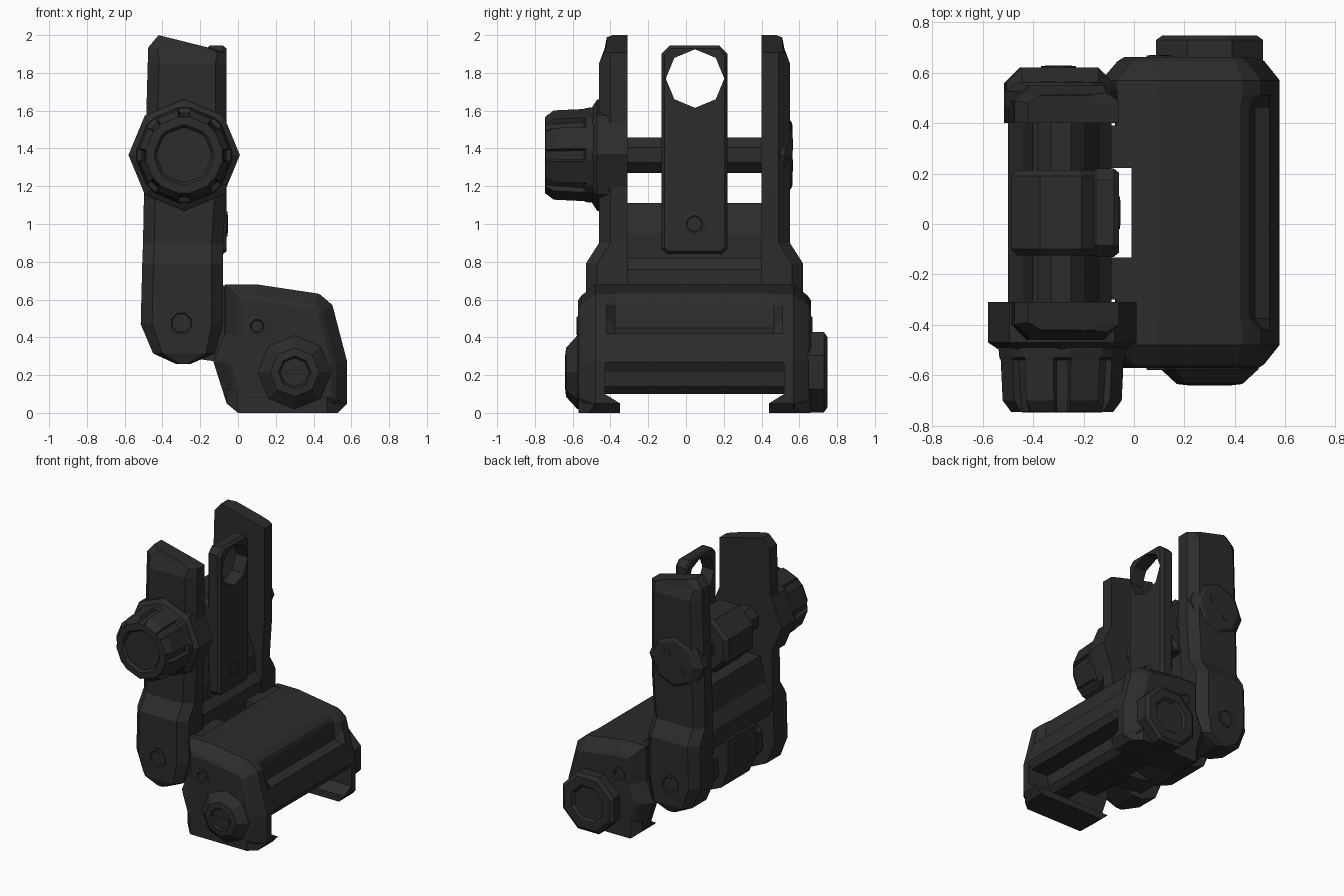
import bpy, bmesh, math
from mathutils import Vector

if "Cube" in bpy.data.objects:
    bpy.data.objects.remove(bpy.data.objects["Cube"])

CY = 0.045          # mid plane between the two arms
mat = bpy.data.materials.new("matte_black")
mat.diffuse_color = (0.025, 0.025, 0.025, 1)
mat.use_nodes = True
mat.node_tree.nodes["Principled BSDF"].inputs["Base Color"].default_value = mat.diffuse_color
dark = bpy.data.materials.new("darker_black")
dark.diffuse_color = (0.022, 0.022, 0.022, 1)
dark.use_nodes = True
dark.node_tree.nodes["Principled BSDF"].inputs["Base Color"].default_value = dark.diffuse_color


def loft(name, rings, material=mat):
    """Skin a stack of equal-length rings and close both ends."""
    bm = bmesh.new()
    vr = [[bm.verts.new(p) for p in r] for r in rings]
    n = len(vr[0])
    for a, b in zip(vr, vr[1:]):
        for i in range(n):
            bm.faces.new((a[i], a[(i + 1) % n], b[(i + 1) % n], b[i]))
    bm.faces.new(vr[0])
    bm.faces.new(vr[-1])
    bmesh.ops.recalc_face_normals(bm, faces=bm.faces)
    me = bpy.data.meshes.new(name)
    bm.to_mesh(me)
    bm.free()
    me.materials.append(material)
    ob = bpy.data.objects.new(name, me)
    bpy.context.collection.objects.link(ob)
    return ob


def inset(pts, d):
    """Mitred inward offset of a closed outline."""
    area = sum(p[0] * q[1] - q[0] * p[1] for p, q in zip(pts, pts[1:] + pts[:1]))
    s = 1 if area > 0 else -1
    out = []
    for i, p in enumerate(pts):
        p = Vector(p)
        e1 = (p - Vector(pts[i - 1])).normalized()
        e2 = (Vector(pts[(i + 1) % len(pts)]) - p).normalized()
        n1, n2 = Vector((-e1.y, e1.x)) * s, Vector((-e2.y, e2.x)) * s
        out.append(p + (n1 + n2) * d / (1 + n1.dot(n2)))
    return out


def prism(name, pts, stations, axis='y', material=mat):
    """Outline swept along an axis; stations are (position, inset)."""
    rings = []
    for pos, d in stations:
        q = inset(pts, d)
        rings.append([(u, pos, v) if axis == 'y' else (pos, u, v) for u, v in q])
    return loft(name, rings, material)


def ngon(cx, cz, r, n=8, turn=0.0):
    return [(cx + r * math.cos(2 * math.pi * i / n + turn),
             cz + r * math.sin(2 * math.pi * i / n + turn)) for i in range(n)]


def screw(name, cx, cz, r, y, s):
    """Low rim with a slightly sunken middle, facing s along y."""
    prism(name, ngon(cx, cz, r, 8, math.pi / 8),
          [(y - s * .04, 0), (y + s * .006, 0), (y + s * .008, .016),
           (y + s * .001, .022)])


# --- upright arms, one each side of the mid plane ---
ARM = [  # z, x left, x right, outer half width, corner chamfer
    (.26, -.33, -.25, .555, .02), (.315, -.45, -.12, .575, .05),
    (.47, -.515, -.08, .575, .06), (.79, -.507, -.08, .575, .06),
    (.90, -.503, -.08, .505, .06), (1.2, -.497, -.06, .505, .06),
    (1.6, -.485, -.06, .505, .06), (1.85, -.478, -.06, .505, .06)]
for s, side in ((-1, "front"), (1, "back")):
    rings = []
    for z, x0, x1, w, c in ARM:
        rings.append([(x, CY + s * h, z) for x, h in (
            (x0, .355), (x1, .355), (x1, w - c), (x1 - c, w),
            (x0 + c, w), (x0, w - c))])
    for xa, xb, w, za in ((-.475, -.06, .475, 1.935), (-.42, -.13, .465, 2.0)):
        ring = []
        for x, h in ((xa, .355), (xb, .355), (xb, w - .03), (xb - .05, w),
                     (xa + .05, w), (xa, w - .03)):
            z = za - max(0, x + .42) * .25 if za == 2.0 else 1.935 - (x - xa) * .065
            ring.append((x, CY + s * h, z))
        rings.append(ring)
    loft(side + "_arm", rings)
    screw(side + "_hinge_pin", -.3, .475, .075, CY + s * .575, s)

# --- web joining the arms ---
prism("cross_web", [(-.40, 1.11), (-.20, 1.11), (-.14, .95), (-.14, .82),
                    (-.09, .76), (-.09, .68), (-.47, .68), (-.50, .74),
                    (-.50, .84), (-.44, .93)], [(-.33, 0), (.42, 0)])
prism("hinge_knuckle", [(-.09, .70), (-.08, .45), (-.12, .33), (-.30, .27),
                        (-.44, .33), (-.50, .47), (-.50, .70)],
      [(CY - .17, 0), (CY + .17, 0)])

# --- cross shaft and sight carriage ---
prism("cross_shaft", ngon(-.29, 1.365, .102, 8, math.pi / 8),
      [(-.33, 0), (.42, 0)])
prism("shaft_carriage", ngon(-.29, 1.365, .215, 8, math.pi / 8),
      [(CY - .17, .025), (CY - .145, 0), (CY + .145, 0), (CY + .17, .025)])

# --- aperture plate with its peep hole ---
plate = prism("aperture_plate", [(-.13, .87), (-.10, .84), (.19, .84), (.22, .87),
                                 (.22, 1.90), (.175, 1.945), (-.085, 1.945),
                                 (-.13, 1.90)],
              [(-.16, .01), (-.15, 0), (-.08, 0), (-.06, .016)], 'x')
cutter = prism("hole_cutter", ngon(CY + .003, 1.77, .155),
               [(-.3, 0), (.1, 0)], 'x')
cutter.hide_render = True
cutter.hide_viewport = True
hole = plate.modifiers.new("peep_hole", 'BOOLEAN')
hole.operation = 'DIFFERENCE'
hole.object = cutter
hole.solver = 'EXACT'
prism("plate_button", ngon(CY, 1.0, .065),
      [(-.1, 0), (-.056, 0), (-.054, .018), (-.059, .022)], 'x')

# --- adjustment knob: collar, fluted grip, dished face ---
KX, KZ = -.285, 1.365
prism("knob_collar", ngon(KX, KZ, .295),
      [(-.31, 0), (-.47, 0), (-.495, .035), (-.50, .05)])


def fluted(r, depth, y):
    """Octagon ring with a notch of the given depth at each corner."""
    ring = []
    for i in range(8):
        for da, k in ((-8, 0), (-6, depth), (6, depth), (8, 0)):
            a = math.radians(45 * i + da)
            flat = math.cos(math.pi / 8) / math.cos(math.pi / 8 - abs(math.radians(da)))
            rr = r * flat - k
            ring.append((KX + rr * math.cos(a), y, KZ + rr * math.sin(a)))
    return ring


loft("knob_grip", [fluted(.265, 0, -.48), fluted(.26, 0, -.53),
                   fluted(.258, .025, -.54), fluted(.25, .03, -.70),
                   fluted(.215, .005, -.745), fluted(.165, 0, -.747),
                   fluted(.15, 0, -.73)])

# --- locking cap on the far end of the shaft ---
prism("shaft_cap", ngon(-.29, 1.365, .225),
      [(.46, 0), (.525, 0), (.56, .05), (.563, .06)])
for dx in (-.055, .055):
    prism("cap_spanner_hole", ngon(-.29 + dx, 1.365 + dx, .032),
          [(.56, 0), (.566, 0)], material=dark)

# --- base: end cheeks, recessed middle, hinge lugs and rail jaws ---
CHEEK = [(-.07, .68), (.10, .68), (.43, .63), (.50, .57), (.578, .27), (.578, .05),
         (.53, 0), (0, 0), (-.06, .05), (-.13, .27), (-.07, .42)]
BODY = [(-.01, .68), (.10, .68), (.42, .632), (.455, .60), (.465, .57), (.48, .45),
        (.538, .42), (.578, .27), (.55, .22), (-.01, .22)]
SHELL = [(-.01, .68), (.10, .68), (.43, .63), (.47, .597), (.50, .57), (.519, .495),
         (.538, .42), (.578, .27), (.55, .22), (-.01, .22)]
LUG = [(.1, .67), (-.07, .675), (-.28, .67), (-.42, .56), (-.43, .42), (-.32, .30),
       (-.1, .27), (.1, .27)]
loft("base_body", [[(x, CY + h, z) for x, z in prof] for h, prof in (
    (-.48, SHELL), (-.465, SHELL), (-.42, BODY), (.42, BODY), (.465, SHELL),
    (.48, SHELL))])
# clamp shaft crossing under the body
prism("clamp_shaft", [(.19, .23), (.20, .14), (.24, .10), (.36, .10), (.40, .14),
                      (.41, .23)], [(CY - .48, 0), (CY + .48, 0)])
JAW = [  # x, underside height, outer half width
    (-.06, .05, .56), (0, 0, .615), (.47, 0, .615), (.53, 0, .565), (.576, .05, .52)]
for s, side in ((-1, "front"), (1, "back")):
    prism(side + "_cheek", CHEEK, [(CY + s * .475, 0), (CY + s * .525, 0),
                                   (CY + s * .60, .06), (CY + s * .617, .085)])
    prism(side + "_hinge_lug", LUG, [(CY + s * .178, 0), (CY + s * .345, 0)])
    prism(side + "_hinge_shoulder", [(.05, .675), (-.07, .675), (-.075, .27), (.05, .27)],
          [(CY + s * .178, 0), (CY + s * .49, 0)])
    loft(side + "_rail_jaw", [[(x, CY + s * h, z) for h, z in (
        (.475, .24), (.475, .10), (.395, .051), (.395, z0), (w, z0), (w, .12))]
        for x, z0, w in JAW])
    screw(side + "_base_pin", .1, .46, .055, CY + s * .617, s)

# --- clamp bolt head in front, nut behind ---
prism("clamp_bolt", ngon(.30, .215, .195),
      [(-.5, 0), (-.575, 0), (-.635, .06), (-.64, .10), (-.625, .11)])
prism("bolt_slot", [(.235, .20), (.365, .20), (.365, .23), (.235, .23)],
      [(-.62, 0), (-.628, 0)], material=dark)
prism("clamp_nut", ngon(.30, .215, .23, 8, math.pi / 8),
      [(.6, 0), (.73, 0), (.748, .025), (.748, .085), (.73, .10)])
